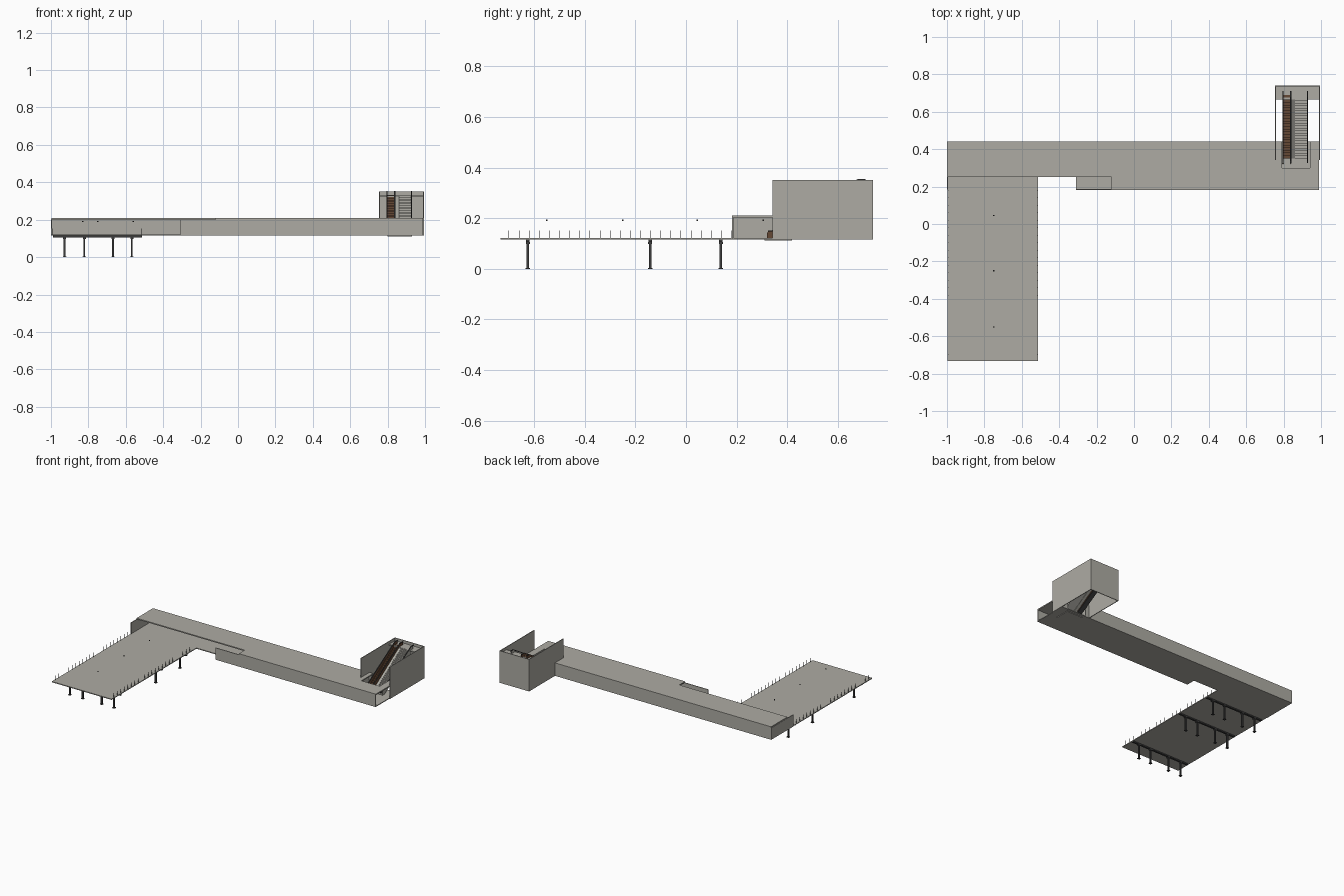
import bpy, bmesh

if "Cube" in bpy.data.objects:
    bpy.data.objects.remove(bpy.data.objects["Cube"], do_unlink=True)


def material(name, rgb):
    m = bpy.data.materials.new(name)
    m.use_nodes = True
    m.diffuse_color = (*rgb, 1)
    m.node_tree.nodes["Principled BSDF"].inputs["Base Color"].default_value = (*rgb, 1)
    return m


concrete = material("warm grey concrete", (0.42, 0.41, 0.37))
brown = material("dark brown", (0.13, 0.065, 0.035))
steel = material("dark steel", (0.045, 0.045, 0.045))


def finish(name, bm, mat):
    bmesh.ops.recalc_face_normals(bm, faces=bm.faces)
    me = bpy.data.meshes.new(name)
    bm.to_mesh(me)
    bm.free()
    me.materials.append(mat)
    ob = bpy.data.objects.new(name, me)
    bpy.context.scene.collection.objects.link(ob)
    return ob


def add_box(bm, xs, ys, zs):
    v = [bm.verts.new((x, y, z)) for x in xs for y in ys for z in zs]
    for f in ((0, 1, 3, 2), (4, 6, 7, 5), (0, 4, 5, 1), (2, 3, 7, 6), (0, 2, 6, 4), (1, 5, 7, 3)):
        bm.faces.new([v[i] for i in f])


def boxes(name, mat, *parts):
    bm = bmesh.new()
    for p in parts:
        add_box(bm, *p)
    return finish(name, bm, mat)


def prism(name, mat, pts, axis, lo, hi):
    """Extrude a profile: axis 'x' takes (y, z) points, axis 'z' takes (x, y)."""
    bm = bmesh.new()
    place = (lambda a, b: (lo, a, b)) if axis == "x" else (lambda a, b: (a, b, lo))
    face = bm.faces.new([bm.verts.new(place(a, b)) for a, b in pts])
    out = bmesh.ops.extrude_face_region(bm, geom=[face])
    shift = (hi - lo, 0, 0) if axis == "x" else (0, 0, hi - lo)
    verts = [g for g in out["geom"] if isinstance(g, bmesh.types.BMVert)]
    bmesh.ops.translate(bm, verts=verts, vec=shift)
    return finish(name, bm, mat)


FLOOR, ROOF, TOP = 0.121, 0.202, 0.21
WEST, EAST, FRONT, BACK = -0.998, 0.99, 0.185, 0.44

# Long gallery: floor, roof with a stair opening, walls
prism("gallery_floor", concrete,
      [(WEST, 0.25), (-0.31, 0.25), (-0.31, FRONT), (EAST, FRONT), (EAST, BACK), (WEST, BACK)],
      "z", 0.115, FLOOR)
prism("gallery_roof", concrete,
      [(WEST, 0.25), (-0.12, 0.25), (-0.12, FRONT), (EAST, FRONT), (EAST, BACK),
       (0.94, BACK), (0.94, 0.3), (0.79, 0.3), (0.79, BACK), (WEST, BACK)],
      "z", ROOF, TOP)
prism("front_wall", concrete,
      [(-0.31, 0.115), (EAST, 0.115), (EAST, TOP), (-0.12, TOP), (-0.12, ROOF), (-0.31, ROOF)],
      "z", 0, 0.005)
wall = bpy.data.objects["front_wall"]
wall.rotation_euler.x = 1.570796
wall.location.y = FRONT + 0.002
boxes("back_wall", concrete,
      ((WEST, 0.79), (BACK - 0.005, BACK), (0.115, TOP)),
      ((0.94, EAST), (BACK - 0.005, BACK), (0.115, TOP)))
boxes("west_wall", concrete, ((-1, -0.995), (FRONT, BACK), (0.115, ROOF)))

# Stair tower: three thin walls and an upper landing
T0, T1, TB, TT = 0.755, 0.995, 0.74, 0.35
boxes("tower_walls", concrete,
      ((T0, T0 + 0.005), (0.342, TB), (0.115, TT)),
      ((T1 - 0.005, T1), (0.342, TB), (0.115, TT)),
      ((T0, T1), (TB - 0.005, TB), (0.115, TT)))
boxes("upper_landing", concrete, ((T0, T1), (0.665, TB), (0.322, 0.33)))
boxes("lower_pit", concrete, ((0.8, 0.93), (0.31, 0.42), (0.111, 0.118)))


# Escalator and stair: stepped flights with a sloping underside
def flight(name, mat, x0, x1, y0, y1, z0, z1, steps, depth):
    pts = [(y0, z0)]
    dy, dz = (y1 - y0) / steps, (z1 - z0) / steps
    for i in range(steps):
        pts += [(y0 + i * dy, z0 + (i + 1) * dz), (y0 + (i + 1) * dy, z0 + (i + 1) * dz)]
    pts += [(y1, z1 - depth), (y0 + depth, z0)]
    return prism(name, mat, pts, "x", x0, x1)


flight("escalator_steps", brown, 0.797, 0.838, 0.35, 0.69, FLOOR, 0.331, 24, 0.02)
flight("stair_flight", concrete, 0.86, 0.925, 0.35, 0.67, FLOOR, 0.329, 24, 0.015)
prism("escalator_truss", steel,
      [(0.35, FLOOR), (0.38, FLOOR), (0.69, 0.305), (0.69, 0.318), (0.66, 0.3)], "x", 0.8, 0.835)
prism("middle_slope", concrete,
      [(0.35, FLOOR), (0.37, FLOOR), (0.67, 0.31), (0.67, 0.329)], "x", 0.838, 0.86)

# Balustrades with dark handrails
for side, x in (("left", 0.838), ("right", 0.797)):
    prism(f"escalator_balustrade_{side}", brown,
          [(0.32, FLOOR), (0.36, FLOOR), (0.69, 0.325), (0.71, 0.33), (0.71, 0.35),
           (0.68, 0.35), (0.34, 0.147), (0.325, 0.147), (0.32, 0.14)], "x", x - 0.002, x + 0.002)
for name, x in (("escalator_rail_right", 0.797), ("escalator_rail_left", 0.838), ("stair_rail", 0.928)):
    prism(name, steel,
          [(0.325, 0.147), (0.34, 0.147), (0.68, 0.35), (0.71, 0.35), (0.71, 0.354),
           (0.678, 0.354), (0.338, 0.151), (0.325, 0.151)], "x", x - 0.003, x + 0.003)
prism("stair_side_panel", concrete,
      [(0.345, FLOOR), (0.37, FLOOR), (0.7, 0.32), (0.7, 0.35), (0.68, 0.35), (0.345, 0.15)],
      "x", 0.926, 0.93)

# Terrace deck on beams and columns
D0, D1 = WEST, -0.513
boxes("terrace_deck", concrete, ((D0, D1), (-0.733, 0.25), (0.115, FLOOR)))
rows = (-0.625, -0.142, 0.138)
boxes("deck_beams", steel, *[((D0 + 0.01, D1), (y - 0.007, y + 0.007), (0.106, 0.115)) for y in rows])
columns = []
for y in rows:
    for x in (-0.927, -0.822, -0.668, -0.568):
        for r, z0, z1 in ((0.005, 0, 0.106), (0.009, 0, 0.004), (0.008, 0.098, 0.106)):
            columns.append(((x - r, x + r), (y - r, y + r), (z0, z1)))
boxes("deck_columns", steel, *columns)

# Slim railing posts along both long edges
posts = []
for x in (D0 + 0.004, D1 - 0.004):
    for i in range(23):
        y = -0.7 + i * 0.04
        posts.append(((x - 0.001, x + 0.001), (y - 0.001, y + 0.001), (FLOOR, 0.152)))
boxes("railing_posts", steel, *posts)

# Small lamps above the terrace and under the roof
lamps = []
for x, y in ((-0.75, -0.55), (-0.75, -0.25), (-0.75, 0.045), (-0.83, 0.305), (-0.56, 0.305)):
    lamps.append(((x - 0.003, x + 0.003), (y - 0.003, y + 0.003), (0.188, 0.194)))
boxes("lamps", steel, *lamps)
